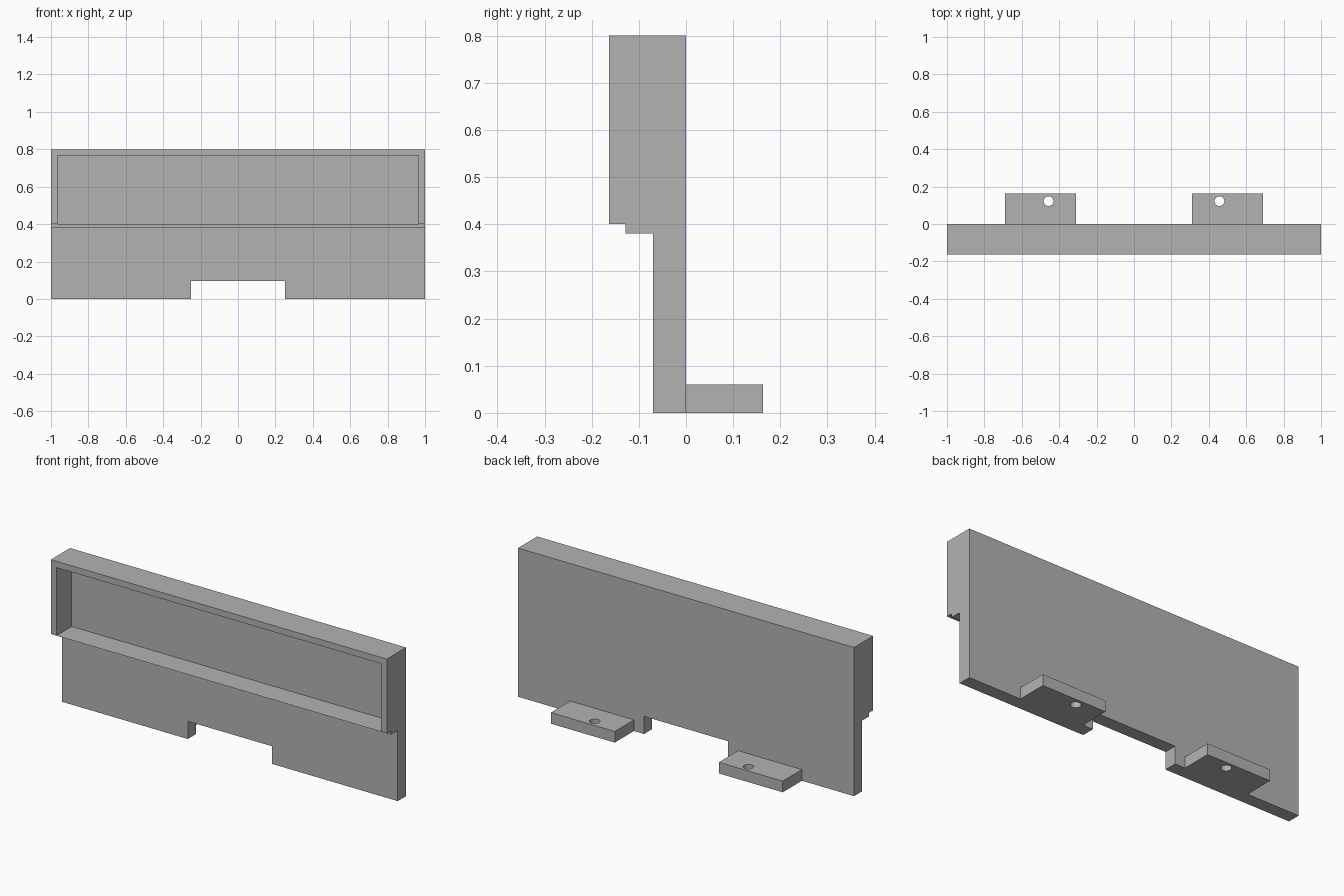
import bpy
import bmesh
from mathutils import Matrix, Vector

default = bpy.data.objects.get("Cube")
if default:
    bpy.data.objects.remove(default, do_unlink=True)

# Single plain grey material
grey = bpy.data.materials.new("plain grey")
grey.use_nodes = True
colour = (0.45, 0.45, 0.45, 1)
grey.diffuse_color = colour
grey.node_tree.nodes["Principled BSDF"].inputs["Base Color"].default_value = colour


def make_object(name, bm):
    bmesh.ops.recalc_face_normals(bm, faces=bm.faces)
    mesh = bpy.data.meshes.new(name)
    bm.to_mesh(mesh)
    bm.free()
    mesh.materials.append(grey)
    obj = bpy.data.objects.new(name, mesh)
    bpy.context.collection.objects.link(obj)
    return obj


def box(name, low, high):
    low, high = Vector(low), Vector(high)
    bm = bmesh.new()
    place = Matrix.Translation((low + high) / 2) @ Matrix.Diagonal((*(high - low), 1))
    bmesh.ops.create_cube(bm, size=1, matrix=place)
    return make_object(name, bm)


def cut(target, cutter):
    cutter.hide_render = True
    cutter.hide_viewport = True
    cutter.display_type = 'WIRE'
    mod = target.modifiers.new(cutter.name, 'BOOLEAN')
    mod.operation = 'DIFFERENCE'
    mod.solver = 'EXACT'
    mod.object = cutter


# Panel with overhanging hood and ledge: side profile (y, z) swept along x
HOOD, LEDGE, PLATE, WALL = -0.163, -0.128, -0.07, 0.034
profile = [(0, 0), (0, 0.8), (HOOD, 0.8), (HOOD, 0.4),
           (LEDGE, 0.4), (LEDGE, 0.38), (PLATE, 0.38), (PLATE, 0)]
bm = bmesh.new()
face = bm.faces.new([bm.verts.new((-1, y, z)) for y, z in profile])
swept = bmesh.ops.extrude_face_region(bm, geom=[face], use_keep_orig=True)
bmesh.ops.translate(bm, vec=(2, 0, 0),
                    verts=[v for v in swept["geom"] if isinstance(v, bmesh.types.BMVert)])
panel = make_object("main_panel", bm)

# Open front recess and the notch in the lower edge
cut(panel, box("recess_cutter", (WALL - 1, -0.3, 0.4), (1 - WALL, -WALL, 0.8 - WALL)))
cut(panel, box("notch_cutter", (-0.25, -0.3, -0.1), (0.25, 0.1, 0.095)))

# Mounting feet behind the panel, each with a screw hole
for side, sign in (("left", 1), ("right", -1)):
    xs = sorted((sign * 0.31, sign * 0.69))
    foot = box(side + "_foot", (xs[0], 0, 0), (xs[1], 0.163, 0.06))
    bm = bmesh.new()
    bmesh.ops.create_cone(bm, cap_ends=True, segments=32, radius1=0.026, radius2=0.026,
                          depth=0.3, matrix=Matrix.Translation((sign * 0.457, 0.122, 0)))
    cut(foot, make_object(side + "_hole_cutter", bm))
